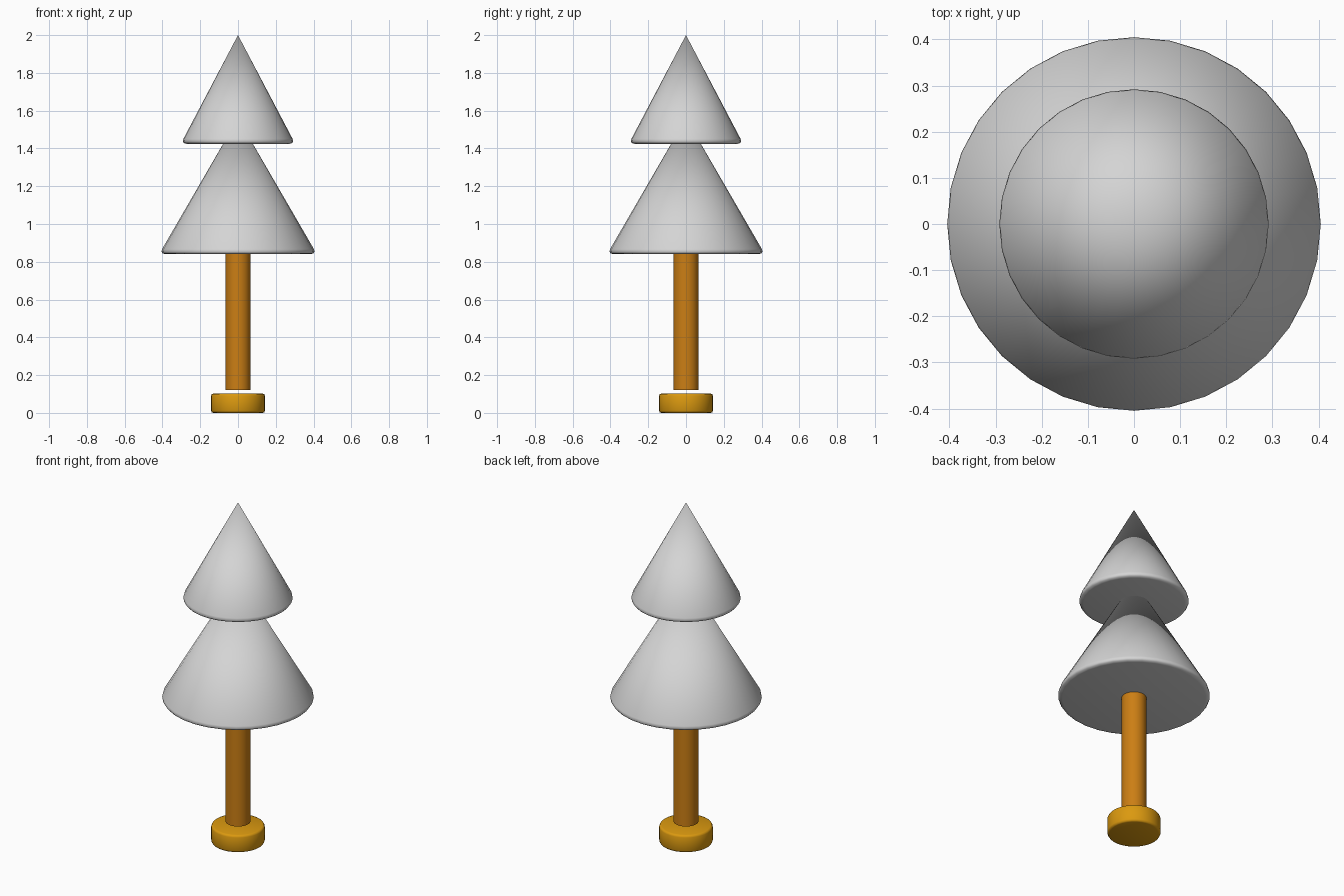
import bpy, bmesh, math

if "Cube" in bpy.data.objects:
    bpy.data.objects.remove(bpy.data.objects["Cube"])

SEGMENTS = 32


def material(name, rgb):
    m = bpy.data.materials.new(name)
    m.diffuse_color = (*rgb, 1.0)
    m.use_nodes = True
    m.node_tree.nodes["Principled BSDF"].inputs["Base Color"].default_value = m.diffuse_color
    return m


def lathe(name, profile, mat, angle=40):
    """Spin an (r, z) profile, listed bottom to top, around the z axis."""
    bm = bmesh.new()
    rings = []
    for r, z in profile:
        if r == 0:
            rings.append([bm.verts.new((0, 0, z))])
        else:
            steps = [2 * math.pi * i / SEGMENTS for i in range(SEGMENTS)]
            rings.append([bm.verts.new((r * math.cos(a), r * math.sin(a), z)) for a in steps])
    for low, high in zip(rings, rings[1:]):
        for i in range(SEGMENTS):
            j = (i + 1) % SEGMENTS
            if len(high) == 1:
                bm.faces.new((low[i], low[j], high[0]))
            else:
                bm.faces.new((low[i], low[j], high[j], high[i]))
    # flat end caps
    bm.faces.new(rings[0][::-1])
    if len(rings[-1]) > 1:
        bm.faces.new(rings[-1])
    mesh = bpy.data.meshes.new(name)
    bm.to_mesh(mesh)
    bm.free()
    mesh.materials.append(mat)
    obj = bpy.data.objects.new(name, mesh)
    bpy.context.collection.objects.link(obj)
    bpy.context.view_layer.objects.active = obj
    obj.select_set(True)
    bpy.ops.object.shade_smooth_by_angle(angle=math.radians(angle))
    obj.select_set(False)
    return obj


def foliage(name, radius, bottom, apex):
    """Cone with a softly rounded lower rim."""
    lathe(name, [(radius - 0.022, bottom), (radius - 0.006, bottom + 0.004),
                 (radius, bottom + 0.013), (radius - 0.003, bottom + 0.027),
                 (0, apex)], white, 60)


white = material("pale grey", (0.66, 0.66, 0.66))
brown = material("orange brown", (0.60, 0.21, 0.007))
gold = material("golden yellow", (0.71, 0.32, 0.005))

# Base disc with rounded edges
lathe("base", [(0.131, 0), (0.139, 0.003), (0.143, 0.012),
               (0.143, 0.09), (0.139, 0.099), (0.131, 0.102)], gold, 60)

# Trunk, floating just above the base
lathe("trunk", [(0.066, 0.12), (0.066, 0.86)], brown)

# Two tiers of foliage
foliage("lower_foliage", 0.405, 0.84, 1.56)
foliage("upper_foliage", 0.292, 1.424, 2.0)
